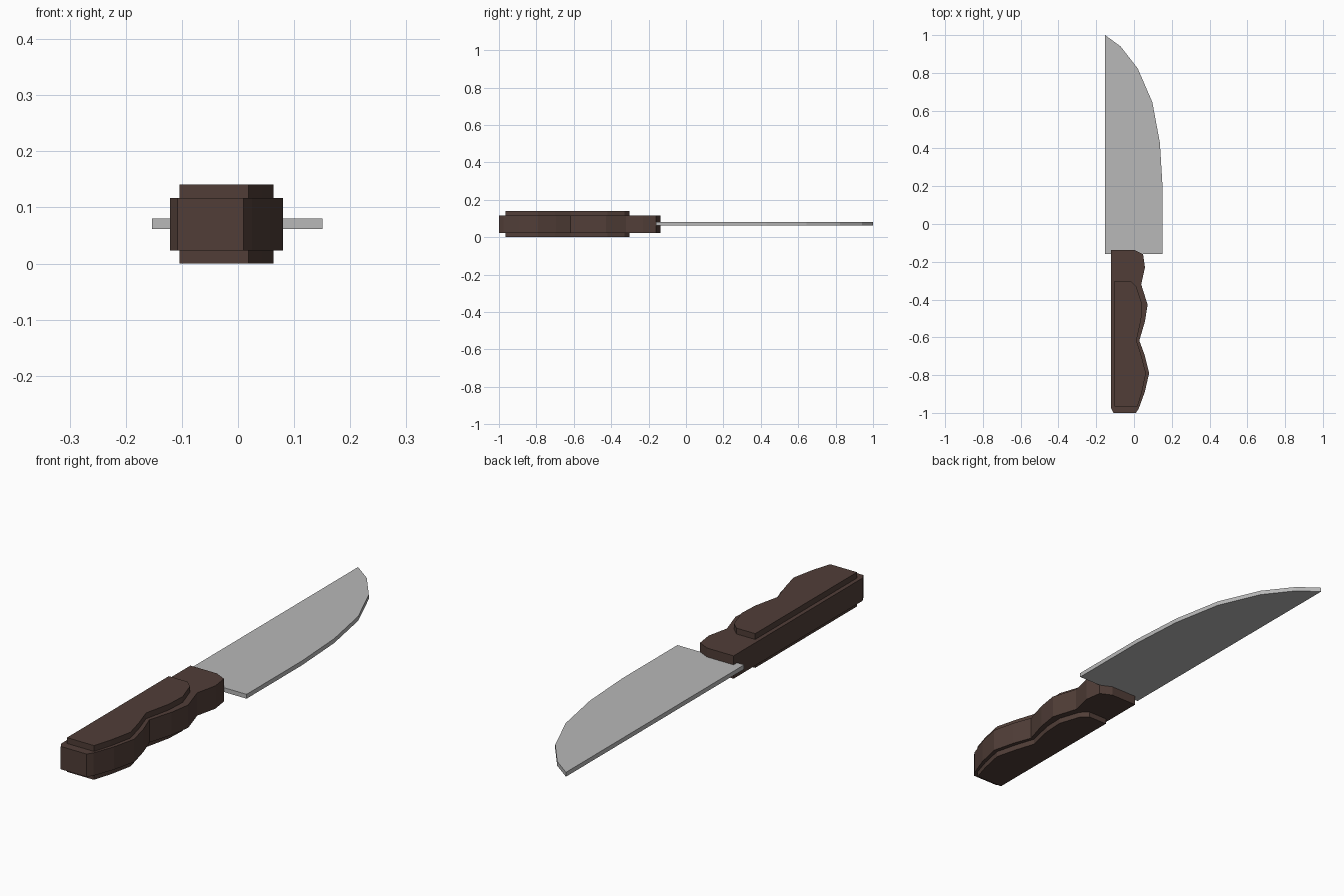
import bpy
import bmesh

if "Cube" in bpy.data.objects:
    bpy.data.objects.remove(bpy.data.objects["Cube"])


def material(name, rgb):
    m = bpy.data.materials.new(name)
    m.diffuse_color = (*rgb, 1)
    m.use_nodes = True
    m.node_tree.nodes["Principled BSDF"].inputs["Base Color"].default_value = m.diffuse_color
    return m


def slab(name, outline, z0, z1, mat):
    """Extrude a flat outline (x, y) from z0 up to z1."""
    bm = bmesh.new()
    face = bm.faces.new([bm.verts.new((x, y, z0)) for x, y in outline])
    ext = bmesh.ops.extrude_face_region(bm, geom=[face])
    for v in ext["geom"]:
        if isinstance(v, bmesh.types.BMVert):
            v.co.z = z1
    bmesh.ops.recalc_face_normals(bm, faces=bm.faces[:])
    me = bpy.data.meshes.new(name)
    bm.to_mesh(me)
    bm.free()
    me.materials.append(mat)
    ob = bpy.data.objects.new(name, me)
    bpy.context.collection.objects.link(ob)
    return ob


steel = material("steel grey", (0.48, 0.48, 0.48))
wood = material("dark brown wood", (0.082, 0.048, 0.039))

# Blade: straight spine on the left, curved edge on the right
slab("blade", [(-0.153, -0.16), (0.151, -0.16), (0.151, 0.20), (0.137, 0.43),
               (0.097, 0.645), (0.02, 0.823), (-0.071, 0.94), (-0.153, 1.0)],
     0.062, 0.08, steel)

# Handle core with finger grips
slab("handle_core", [(-0.121, -0.137), (0.0, -0.137), (0.048, -0.16), (0.058, -0.23),
                     (0.038, -0.32), (0.072, -0.427), (0.058, -0.516), (0.028, -0.617),
                     (0.057, -0.696), (0.08, -0.79), (0.057, -0.89), (0.025, -0.977),
                     (0.01, -1.0), (-0.108, -1.0), (-0.121, -0.977)],
     0.023, 0.117, wood)

# Raised grip plates on both faces of the handle
plate = [(-0.104, -0.302), (-0.018, -0.302), (0.012, -0.33), (0.042, -0.42),
         (0.038, -0.505), (0.013, -0.617), (0.04, -0.70), (0.063, -0.79),
         (0.042, -0.89), (0.019, -0.965), (-0.104, -0.965)]
slab("grip_plate_top", plate, 0.117, 0.141, wood)
slab("grip_plate_bottom", plate, 0.0, 0.023, wood)
